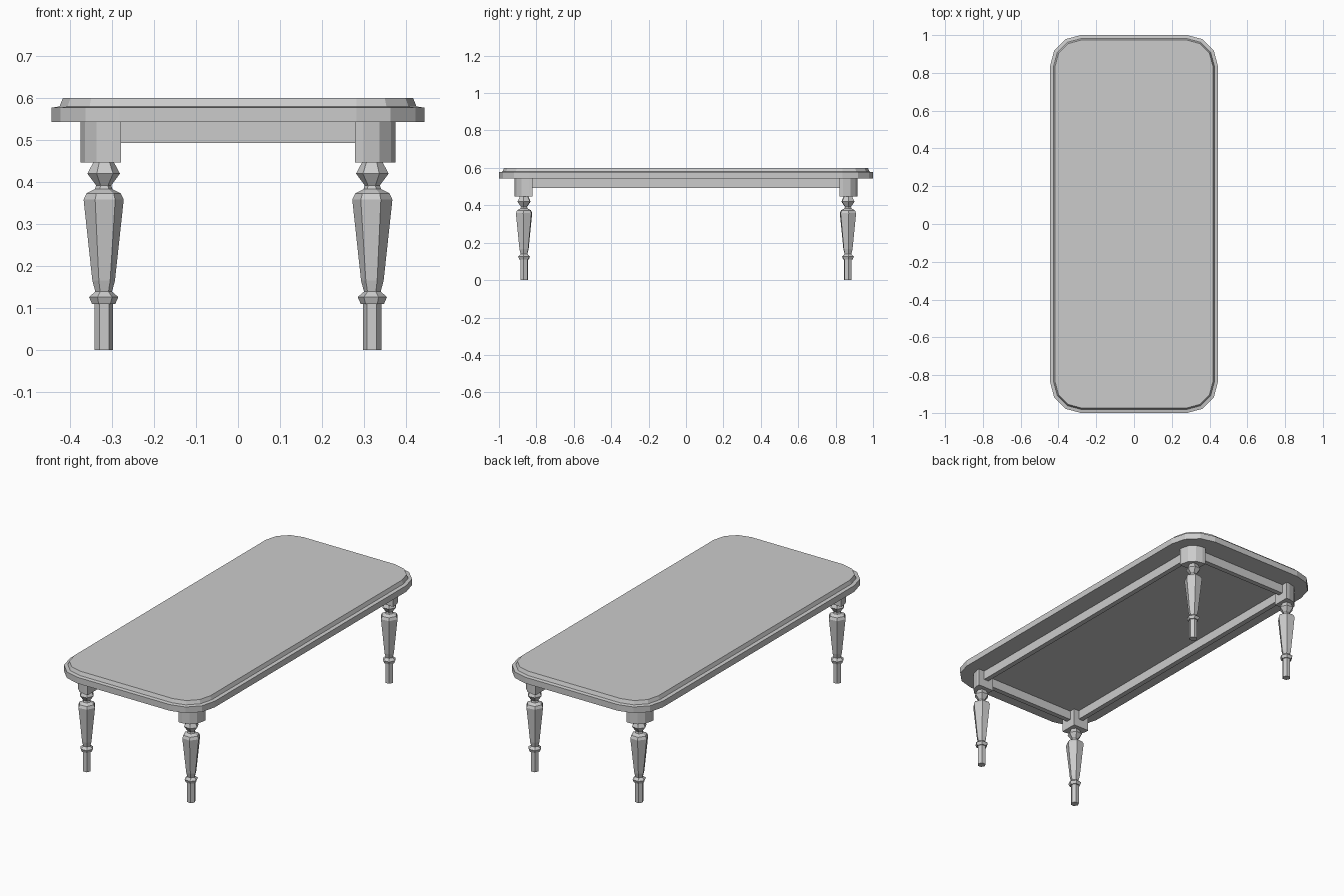
import bpy, bmesh, math

if "Cube" in bpy.data.objects:
    bpy.data.objects.remove(bpy.data.objects["Cube"])

grey = bpy.data.materials.new("light grey")
grey.use_nodes = True
colour = (0.6, 0.6, 0.6, 1)
grey.diffuse_color = colour
grey.node_tree.nodes["Principled BSDF"].inputs["Base Color"].default_value = colour


def skin(name, rings):
    """Join stacked rings of points into a closed solid."""
    bm = bmesh.new()
    rows = [[bm.verts.new(p) for p in ring] for ring in rings]
    n = len(rows[0])
    for low, high in zip(rows, rows[1:]):
        for i in range(n):
            j = (i + 1) % n
            bm.faces.new((low[i], low[j], high[j], high[i]))
    bm.faces.new(rows[0])
    bm.faces.new(rows[-1])
    bmesh.ops.recalc_face_normals(bm, faces=bm.faces)
    mesh = bpy.data.meshes.new(name)
    bm.to_mesh(mesh)
    bm.free()
    mesh.materials.append(grey)
    obj = bpy.data.objects.new(name, mesh)
    bpy.context.collection.objects.link(obj)
    return obj


def arc(cx, cy, r, start):
    """Quarter circle in three straight steps."""
    angles = [math.radians(start + 30 * i) for i in range(4)]
    return [(cx + r * math.cos(a), cy + r * math.sin(a)) for a in angles]


def top_outline(inset, z):
    r = 0.162
    points = []
    for start, sx, sy in ((0, 1, 1), (90, -1, 1), (180, -1, -1), (270, 1, -1)):
        points += arc(sx * (0.444 - r), sy * (1 - r), r - inset, start)
    return [(x, y, z) for x, y in points]


# Table top: thick lower slab with a narrower tapered tier above
skin("table_top", [top_outline(i, z) for i, z in
                   ((0, 0.543), (0, 0.577), (0.019, 0.58), (0.027, 0.6))])

# Turned six-sided leg profile: radius, height
PROFILE = [(0.022, 0), (0.022, 0.11), (0.028, 0.11), (0.035, 0.126),
           (0.02, 0.139), (0.027, 0.165), (0.048, 0.358), (0.041, 0.373),
           (0.021, 0.383), (0.018, 0.392), (0.039, 0.42), (0.024, 0.448)]
LEG_X, LEG_Y = 0.32, 0.866
ANGLES = [math.radians(175 - 60 * i) for i in range(6)]

for side, sx in (("left", 1), ("right", -1)):
    for end, sy in (("front", -1), ("back", 1)):
        # Leg, mirrored into each corner
        skin(f"{end}_{side}_leg",
             [[(sx * (LEG_X + r * math.cos(a)), sy * (LEG_Y - r * math.sin(a)), z)
               for a in ANGLES] for r, z in PROFILE])
        # Corner block, rounded on its outer corner
        block = [(0.279, 0.822), (0.375, 0.822)] + arc(0.298, 0.84, 0.077, 0) + [(0.279, 0.917)]
        skin(f"{end}_{side}_leg_block",
             [[(sx * x, sy * y, z) for x, y in block] for z in (0.447, 0.543)])


def apron(name, cx, cy, hx, hy):
    corners = ((-hx, -hy), (hx, -hy), (hx, hy), (-hx, hy))
    skin(name, [[(cx + x, cy + y, z) for x, y in corners] for z in (0.493, 0.543)])


# Apron rails between the blocks
for s, side, end in ((1, "left", "back"), (-1, "right", "front")):
    apron(f"{side}_apron", s * 0.325, 0, 0.014, 0.825)
    apron(f"{end}_apron", 0, s * 0.868, 0.282, 0.014)
